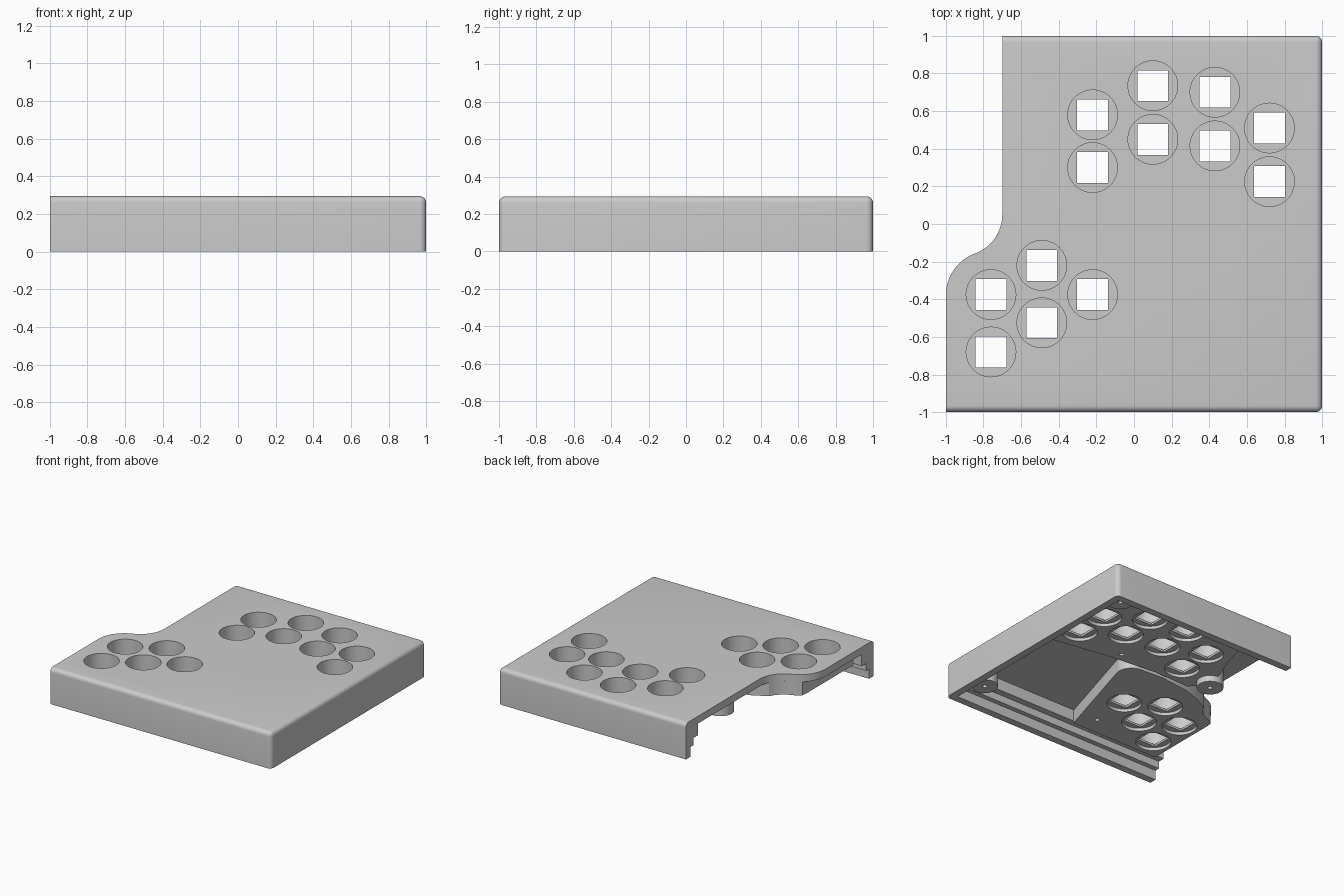
import bpy, bmesh
from math import cos, sin, radians, pi

if "Cube" in bpy.data.objects:
    bpy.data.objects.remove(bpy.data.objects["Cube"])

grey = bpy.data.materials.new("plain grey")
grey.use_nodes = True
grey.diffuse_color = (0.6, 0.6, 0.6, 1)
grey.node_tree.nodes["Principled BSDF"].inputs["Base Color"].default_value = (0.6, 0.6, 0.6, 1)

TOP, PLATE, PAD = 0.295, 0.235, 0.125


def arc(cx, cy, r, start, end, n):
    angles = [radians(start + (end - start) * i / n) for i in range(n + 1)]
    return [(cx + r * cos(a), cy + r * sin(a)) for a in angles]


def add_prism(bm, points, z0, z1):
    face = bm.faces.new([bm.verts.new((x, y, z0)) for x, y in points])
    up = bmesh.ops.extrude_face_region(bm, geom=[face])
    for v in up["geom"]:
        if isinstance(v, bmesh.types.BMVert):
            v.co.z = z1


def make(name, prisms, bevel_rule=None):
    """One object from a list of (outline, bottom, top) prisms."""
    bm = bmesh.new()
    for points, z0, z1 in prisms:
        add_prism(bm, points, z0, z1)
    bmesh.ops.recalc_face_normals(bm, faces=bm.faces)
    if bevel_rule:
        edges = [e for e in bm.edges if bevel_rule(*[v.co for v in e.verts])]
        bmesh.ops.bevel(bm, geom=edges, offset=0.035, segments=6, profile=0.5,
                        affect='EDGES', clamp_overlap=False)
    mesh = bpy.data.meshes.new(name)
    bm.to_mesh(mesh)
    bm.free()
    mesh.materials.append(grey)
    obj = bpy.data.objects.new(name, mesh)
    bpy.context.collection.objects.link(obj)
    return obj


def cut(obj, prisms):
    cutter = make("cutter", prisms)
    cutter.hide_render = True
    mod = obj.modifiers.new("cut", 'BOOLEAN')
    mod.operation, mod.solver, mod.object = 'DIFFERENCE', 'EXACT', cutter
    bpy.context.view_layer.objects.active = obj
    bpy.ops.object.modifier_apply(modifier=mod.name)
    bpy.data.objects.remove(cutter)


def circle(x, y, r, n=48):
    return arc(x, y, r, 0, 360 - 360 / n, n - 1)


def rect(x0, y0, x1, y1):
    return [(x0, y0), (x1, y0), (x1, y1), (x0, y1)]


# Button positions: finger group, then thumb group
fingers = [(-0.22, 0.58), (-0.22, 0.30), (0.10, 0.735), (0.10, 0.45),
           (0.43, 0.70), (0.43, 0.415), (0.72, 0.51), (0.72, 0.225)]
thumbs = [(-0.76, -0.375), (-0.76, -0.68), (-0.49, -0.22), (-0.49, -0.525), (-0.22, -0.375)]
buttons = fingers + thumbs
R, HALF = 0.132, 0.082

# Shell: outline with an S curve on the open side, rounded on three sides
s_curve = arc(-0.92, 0.05, 0.22, 0, -70, 10) + arc(-0.764, -0.378, 0.236, 110, 180, 10)[1:]
outline = [(1, -1), (1, 1), (-0.7, 1)] + s_curve + [(-1, -1)]


def outer_edge(a, b):
    mid = (a + b) / 2
    on_side = max(abs(mid.y), mid.x) > 0.999
    if a.z > 0.2 and b.z > 0.2:
        return on_side
    return abs(a.z - b.z) > 0.2 and mid.x > 0.99


shell = make("shell", [(outline, 0, TOP)], outer_edge)
# Stepped hollow, open on one side
for inset, height in ((0.06, 0.08), (0.10, 0.14), (0.155, PLATE)):
    cut(shell, [(rect(-1.3, inset - 1, 1 - inset, 1 - inset), -0.1, height)])

# Thick pads under the two button groups
finger_pad = make("finger_pad", [(
    [(0.85, 0), (0.85, 0.85), (-0.35, 0.85), (-0.42, 0.6), (-0.5, 0.4),
     (-0.5, 0.2), (-0.42, 0.12), (-0.1, 0.13), (0.3, 0.09)], PAD, PLATE + 0.003)])
thumb_outline = ([(-0.12, -0.85)] + arc(0, -0.03, 0.12, -15, 85, 8)
                 + [(-0.2, 0.1), (-0.45, 0.07), (-0.6, 0.02)]
                 + arc(-0.92, 0.05, 0.22, -25, -70, 7)
                 + arc(-0.764, -0.378, 0.236, 110, 130, 4)[1:]
                 + [(-0.92, -0.25), (-0.92, -0.85)])
thumb_pad = make("thumb_pad", [(thumb_outline, PAD, PLATE + 0.003)])

# Round wells above, square switch holes, shallow round recesses below
for body, group in ((shell, buttons), (finger_pad, fingers), (thumb_pad, thumbs)):
    cut(body, [(circle(x, y, R), 0.168, 0.5) for x, y in group])
    if body is not shell:
        cut(body, [(circle(x, y, R), 0, 0.15) for x, y in group])
        cut(body, [(rect(x - HALF, y - HALF, x + HALF, y + HALF), 0.1, 0.2) for x, y in group])

# Screw holes in the pads
cut(finger_pad, [(circle(0.265, 0.17, 0.018, 16), 0, 0.2)])
cut(thumb_pad, [(circle(-0.225, -0.7, 0.018, 16), 0, 0.2)])

# Screw posts
parts = [shell, finger_pad, thumb_pad]
for name, x, y in (("side_post", -0.51, 0.28), ("front_post", 0.8, -0.79), ("back_post", 0.83, 0.83)):
    post = make(name, [(circle(x, y, 0.1), 0.075, PLATE + 0.003)])
    cut(post, [(circle(x, y, 0.018, 16), 0, 0.2)])
    parts.append(post)

# Smooth curved walls, crisp edges
for obj in bpy.context.view_layer.objects:
    obj.select_set(obj in parts)
bpy.context.view_layer.objects.active = shell
bpy.ops.object.shade_smooth_by_angle(angle=radians(30))
